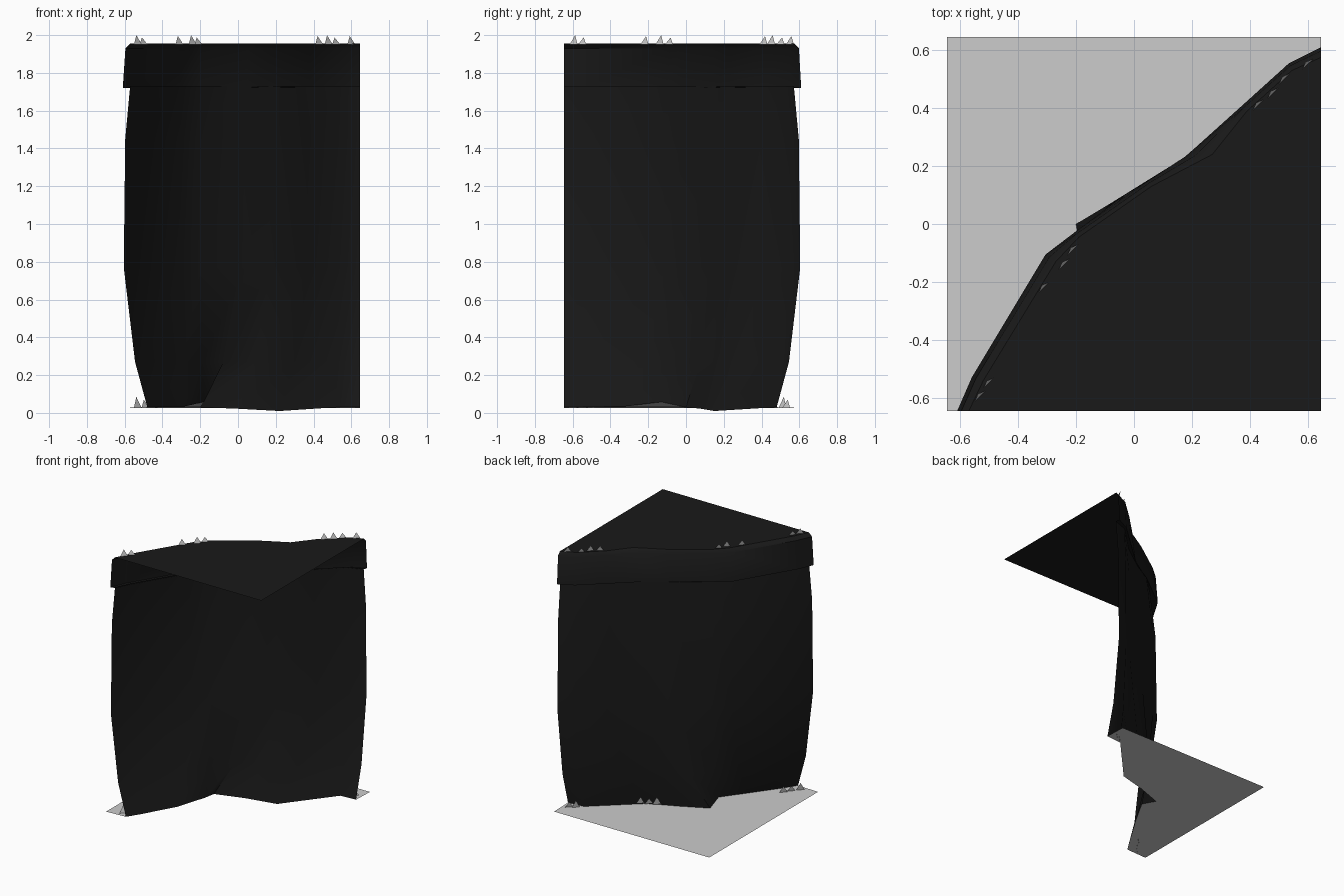
import bpy
from mathutils import Vector

if "Cube" in bpy.data.objects:
    bpy.data.objects.remove(bpy.data.objects["Cube"])

H = 0.645  # half the tile width

# Cliff outlines seen from above, running from the front left to the back right
rim = [(-.61, -H), (-.56, -.53), (-.305, -.105), (-.2, -.025), (.05, .15),
       (.18, .235), (.38, .415), (.535, .555), (H, .61)]
edge = [(-.57, -H), (-.52, -.54), (-.27, -.13), (-.19, -.045), (.06, .13),
        (.27, .24), (.39, .39), (.545, .53), (H, .575)]
foot = [(-.48, -H), (-.42, -.55), (-.28, -.32), (-.18, -.13), (-.2, 0),
        (0, .08), (.22, .15), (.52, .47), (H, .48)]
foot_z = [.03, .03, .035, .058, .03, .022, .01, .03, .03]

black = bpy.data.materials.new("dark_rock")
black.diffuse_color = (.01, .01, .01, 1)
black.use_nodes = True
black.node_tree.nodes["Principled BSDF"].inputs["Base Color"].default_value = black.diffuse_color


def make(name, verts, faces, mat=None, smooth=None):
    me = bpy.data.meshes.new(name)
    me.from_pydata([tuple(v) for v in verts], [], faces)
    ob = bpy.data.objects.new(name, me)
    bpy.context.collection.objects.link(ob)
    if mat:
        me.materials.append(mat)
    if smooth:
        bpy.ops.object.select_all(action='DESELECT')
        ob.select_set(True)
        bpy.context.view_layer.objects.active = ob
        bpy.ops.object.shade_smooth_by_angle(angle=smooth)
    return ob


def blend(a, b, f, z):
    """Ring of points between two outlines at height z (number or list)."""
    zs = z if isinstance(z, list) else [z] * len(a)
    return [(p[0] + (q[0] - p[0]) * f, p[1] + (q[1] - p[1]) * f, h)
            for p, q, h in zip(a, b, zs)]


def strips(rings):
    """Stack rings into one open sheet facing away from the plateau."""
    n = len(rings[0])
    verts = [v for r in rings for v in r]
    faces = [(i * n + j, (i + 1) * n + j, (i + 1) * n + j + 1, i * n + j + 1)
             for i in range(len(rings) - 1) for j in range(n - 1)]
    return verts, faces


# Bulging cliff wall
wall = [blend(foot, rim, 0, foot_z)]
wall += [blend(foot, rim, f, z) for f, z in
         ((.5, .27), (.96, .77), (.9, 1.45), (.7, 1.73))]
make("cliff_wall", *strips(wall), black, .7)

# Overhanging lip that rolls over into the flat plateau
verts, faces = strips([blend(foot, rim, .68, 1.725), blend(rim, edge, 0, 1.72),
                       blend(rim, edge, .35, 1.93), blend(rim, edge, 1, 1.955)])
n = len(rim)
start = len(verts) - n
verts.append((H, -H, 1.955))
faces.append([len(verts) - 1] + list(range(start + n - 1, start - 1, -1)))
make("plateau_and_lip", verts, faces, black, .7)

# Lower ground in front of the wall
ground = wall[0] + [(H, H, .025), (-H, H, .025), (-H, -H, .025)]
make("lower_ground", ground, [list(range(len(ground)))])


# Small grass blades along the cliff
def blades(name, spots, z, height):
    along = Vector((.7, .7, 0)) * .03
    out = Vector((-.7, .7, 0))
    verts, faces = [], []
    for k, (x, y) in enumerate(spots):
        c = Vector((x, y, z))
        tip = c + out * .012 + Vector((0, 0, height * (1, .75, .9)[k % 3]))
        verts += [c - along, c + along, tip]
        faces.append((3 * k + 1, 3 * k, 3 * k + 2))
    make(name, verts, faces)


blades("top_grass", [(-.53, -.595), (-.5, -.55), (-.31, -.22), (-.24, -.14),
                     (-.21, -.09), (.43, .41), (.48, .45), (.52, .5),
                     (.6, .55)], 1.95, .05)
blades("foot_grass", [(-.53, -.6), (-.49, -.55), (-.46, -.5), (.14, .15),
                      (.19, .17), (.24, .2), (.56, .51), (.6, .53)], .025, .06)
